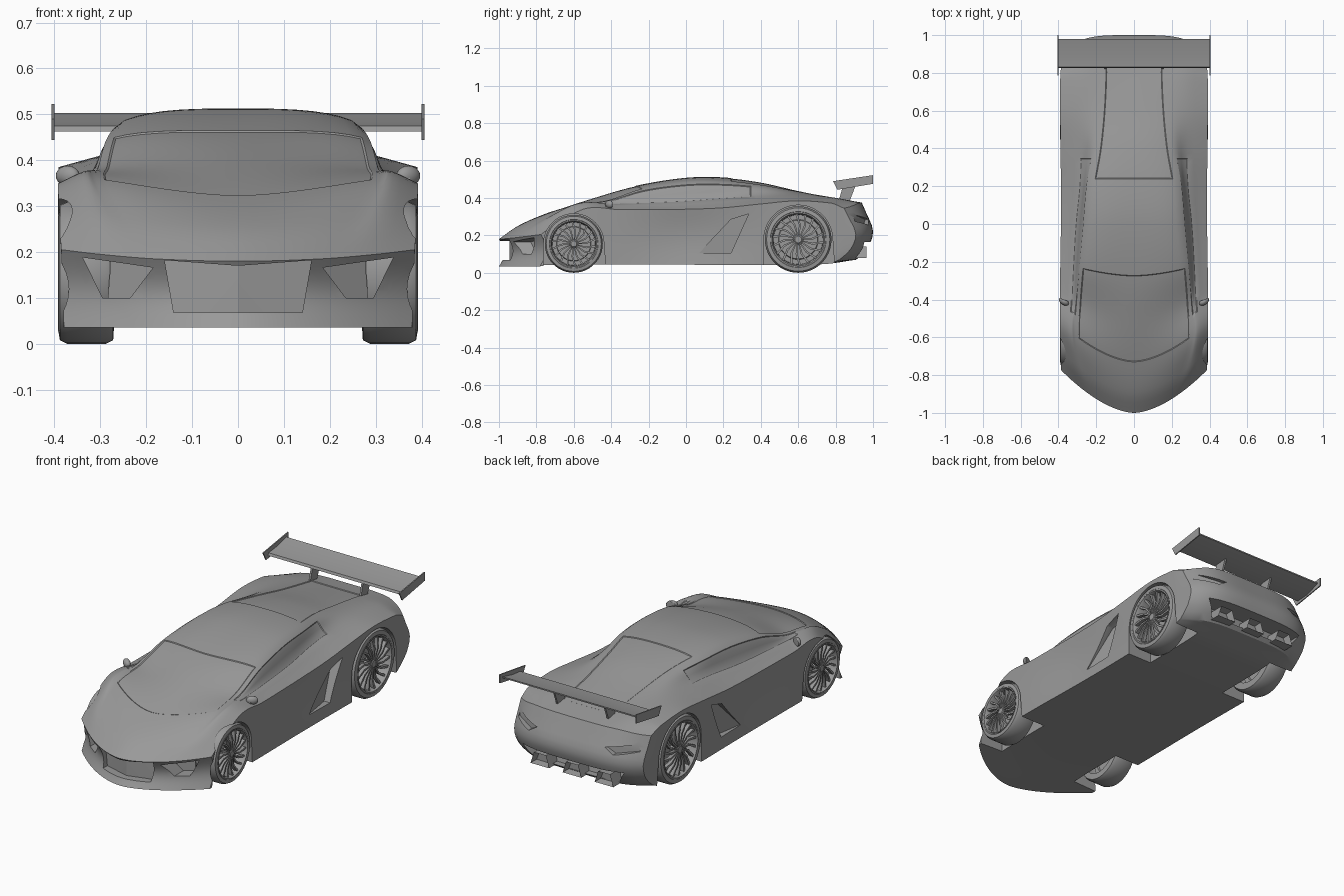
import bpy, bmesh
from math import sin, cos, pi, exp, radians

if "Cube" in bpy.data.objects:
    bpy.data.objects.remove(bpy.data.objects["Cube"], do_unlink=True)

paint = bpy.data.materials.new("plain_grey")
paint.use_nodes = True
paint.diffuse_color = (0.32, 0.32, 0.32, 1)
for node in paint.node_tree.nodes:
    if node.type == "BSDF_PRINCIPLED":
        node.inputs["Base Color"].default_value = paint.diffuse_color


# ---------- helpers ----------
def finish(name, bm, smooth=True):
    bmesh.ops.recalc_face_normals(bm, faces=bm.faces[:])
    mesh = bpy.data.meshes.new(name)
    bm.to_mesh(mesh)
    bm.free()
    obj = bpy.data.objects.new(name, mesh)
    bpy.context.collection.objects.link(obj)
    mesh.materials.append(paint)
    if smooth:
        shade(obj)
    return obj


def shade(obj):
    bpy.ops.object.select_all(action="DESELECT")
    obj.select_set(True)
    bpy.context.view_layer.objects.active = obj
    bpy.ops.object.shade_smooth_by_angle(angle=radians(32))


def prism(name, outlines, place, hollow=0, smooth=True):
    """Solid from 2D outlines; place(p, q, end) gives the 3D point of each end."""
    bm = bmesh.new()
    for outline in outlines:
        a, b = [[bm.verts.new(place(p, q, end)) for p, q in outline] for end in (0, 1)]
        n = len(outline)
        for i in range(n):
            j = (i + 1) % n
            bm.faces.new((a[i], a[j], b[j], b[i]))
        bm.faces.new(a)
        mouth = bm.faces.new(b)
    bmesh.ops.recalc_face_normals(bm, faces=bm.faces[:])
    if hollow:
        bmesh.ops.inset_region(bm, faces=[mouth], thickness=hollow)
        for v in mouth.verts:
            v.co.y -= hollow * 4
    bmesh.ops.triangulate(bm, faces=[f for f in bm.faces if len(f.verts) > 4])
    return finish(name, bm, smooth)


def lathe(name, profile, place, n=44):
    """Spin (radius, depth) points around the wheel axis."""
    bm = bmesh.new()
    rings = [[bm.verts.new(place(r * cos(2 * pi * k / n), r * sin(2 * pi * k / n), d))
              for k in range(n)] for r, d in profile]
    for a, b in zip(rings, rings[1:]):
        for k in range(n):
            j = (k + 1) % n
            bm.faces.new((a[k], a[j], b[j], b[k]))
    bmesh.ops.remove_doubles(bm, verts=bm.verts[:], dist=1e-5)
    return finish(name, bm)


def curve(keys, vals, t):
    """Smooth curve through key values."""
    t = min(max(t, keys[0]), keys[-1])
    last = len(keys) - 1
    i = 0
    while i < last - 1 and t > keys[i + 1]:
        i += 1

    def slope(k):
        lo, hi = max(k - 1, 0), min(k + 1, last)
        return (vals[hi] - vals[lo]) / (keys[hi] - keys[lo])
    h = keys[i + 1] - keys[i]
    f = (t - keys[i]) / h
    g = 1 - f
    return (vals[i] * (1 + 2 * f) * g * g + vals[i + 1] * (3 - 2 * f) * f * f
            + h * f * g * (slope(i) * g - slope(i + 1) * f))


def clamp(t):
    return min(max(t, 0), 1)


def bow(x):
    return 0.22 * (abs(x) / 0.38) ** 1.7


# ---------- body shell: a box grid bent over length-wise curves ----------
# station: centre height, roof edge x z, belt x z, shoulder x z
STATIONS = {
    -1: (.18, .18, .185, .3, .195, .385, .205),
    -.9: (.25, .24, .268, .32, .285, .39, .275),
    -.74: (.32, .29, .355, .335, .368, .392, .345),
    -.5: (.4, .285, .388, .33, .37, .392, .338),
    -.27: (.465, .27, .45, .322, .375, .39, .338),
    0: (.508, .25, .485, .308, .385, .387, .34),
    .2: (.51, .235, .485, .288, .4, .387, .348),
    .4: (.485, .2, .465, .28, .412, .389, .368),
    .6: (.44, .18, .432, .29, .412, .391, .385),
    .8: (.4, .17, .4, .28, .398, .39, .37),
    .94: (.375, .17, .375, .27, .37, .385, .345),
}
KEYS = list(STATIONS)
COLS = list(zip(*STATIONS.values()))
ACROSS = (-.5, 0, .5, .8, 1)


def skin(u, s, w):
    zc, xr, zr, xb, zb, wf, zf = [curve(KEYS, c, s) for c in COLS]
    x = max(curve(ACROSS, (-xr, 0, xr, xb, wf), abs(u)), 0)
    top = curve(ACROSS, (zr, zc, zr, zb, zf), abs(u))
    floor = curve((-1, -.7, .7, .94), (.035, .045, .045, .07), s)
    mid = sin(pi * w)
    x *= 1 - .015 * (1 - w) - .04 * mid * exp(-(s / .35) ** 2)
    nose, tail = clamp((-.88 - s) / .12), clamp((s - .78) / .16)
    y = s + curve((-1, -.74, -.27, 0), (1, .9, .3, 0), s) * bow(x) + .03 * mid * nose
    y += tail * (curve((0, .2, .5, .85, 1), (-.03, .03, .06, .02, 0), w) - .1 * (x / .39) ** 4)
    return (x if u > 0 else -x, y, floor + (top - floor) * w)


NU, NS, NW = 32, 72, 10
bm = bmesh.new()
grid = {}


def vert(i, j, k):
    if (i, j, k) not in grid:
        grid[i, j, k] = bm.verts.new(skin(2 * i / NU - 1, -1 + 1.94 * j / NS, k / NW))
    return grid[i, j, k]


panels = {"windscreen": [], "left_window": [], "right_window": [], "engine_cover": []}
for i in range(NU):
    for j in range(NS):
        for k in (0, NW):
            face = bm.faces.new([vert(i + a, j + b, k) for a, b in ((0, 0), (1, 0), (1, 1), (0, 1))])
        u, s = (2 * i + 1) / NU - 1, -1 + 1.94 * (j + .5) / NS
        if abs(u) < .5 and -.74 < s < -.27:
            panels["windscreen"].append(face)
        elif abs(u) < .43 and .25 < s < .83:
            panels["engine_cover"].append(face)
        elif .56 < abs(u) < .8 and -.6 < s < .36:
            panels["left_window" if u > 0 else "right_window"].append(face)
    for k in range(NW):
        for j in (0, NS):
            bm.faces.new([vert(i + a, j, k + b) for a, b in ((0, 0), (1, 0), (1, 1), (0, 1))])
for j in range(NS):
    for k in range(NW):
        for i in (0, NU):
            bm.faces.new([vert(i, j + a, k + b) for a, b in ((0, 0), (1, 0), (1, 1), (0, 1))])
bmesh.ops.recalc_face_normals(bm, faces=bm.faces[:])
for faces in panels.values():
    bmesh.ops.inset_region(bm, faces=faces, thickness=.004, depth=-.003)
body = finish("body_shell", bm, smooth=False)

# ---------- openings cut into the body ----------
WHEELS = {"front": (-.6, .155), "rear": (.6, .178)}
cutters = []


def cut(outline, place):
    cutters.append(prism("cutter", [outline], place, smooth=False))


def front_cut(sign, depth):
    return lambda x, z, end: (sign * x, (-.97 + bow(x) + depth) if end else -1.2, z)


def rear_cut(sign, depth):
    return lambda x, z, end: (sign * x, (.985 - .1 * (x / .39) ** 4 - depth) if end else 1.2, z)


cut([(-.16, .182), (0, .17), (.16, .182), (.14, .068), (0, .068), (-.14, .068)], front_cut(1, .025))
cut([(-.3, .165), (.3, .165), (.25, .088), (-.25, .088)], rear_cut(1, .075))
for sign in (1, -1):
    cut([(.338, .188), (.185, .166), (.235, .1), (.295, .1)], front_cut(sign, .075))
    cut([(.2, .285), (.35, .31), (.36, .275), (.25, .255)], rear_cut(sign, .02))
    # side scoop, deepest at its rear edge
    cut([(.07, .105), (.24, .105), (.335, .315), (.24, .285)],
        lambda y, z, end: (sign * ((.38 - .16 * y) if end else .5), y, z))
    for y0, r in WHEELS.values():
        R = r + .006
        arch = [(y0 + R * cos(pi * k / 24), r + R * sin(pi * k / 24)) for k in range(25)]
        cut(arch + [(y0 - R, -.1), (y0 + R + .02, -.1)],
            lambda y, z, end: (sign * (.24 if end else .5), y, z))

bpy.context.view_layer.objects.active = body
for cutter in cutters:
    mod = body.modifiers.new("opening", "BOOLEAN")
    mod.operation, mod.solver, mod.object = "DIFFERENCE", "EXACT", cutter
    bpy.ops.object.modifier_apply(modifier=mod.name)
    bpy.data.objects.remove(cutter, do_unlink=True)
shade(body)

# ---------- wheels ----------
for end, (y0, r) in WHEELS.items():
    for side, sign in (("left", 1), ("right", -1)):
        def hub(p, q, d):
            return (sign * d, y0 + p * r, r + q * r)
        label = side + "_" + end
        lathe(label + "_tyre", [(.8, .385), (.84, .391), (.95, .388), (1, .372), (1, .288),
                                (.95, .272), (.75, .27)], hub)
        lathe(label + "_rim", [(.8, .385), (.83, .392), (.79, .392), (.75, .38), (.74, .335),
                               (.6, .335), (.58, .345), (.2, .345), (0, .345)], hub)
        lathe(label + "_hub", [(0, .386), (.1, .386), (.16, .378), (.16, .34)], hub)
        spokes = []
        for k in range(18):
            t = 2 * pi * k / 18
            spokes.append([(m * cos(t + a), m * sin(t + a)) for m, a in
                           ((.13, -.13), (.45, 0), (.77, .2), (.77, .29), (.45, .13), (.13, .13))])
        prism(label + "_spokes", spokes, lambda p, q, e: hub(p, q, .384 if e else .365))

# ---------- rear wing ----------
prism("wing_blade", [[(.825, .462), (.9, .468), (.98, .496), (.98, .503), (.9, .483), (.83, .475)]],
      lambda y, z, e: (.4 if e else -.4, y, z))
for side, sign in (("left", 1), ("right", -1)):
    prism(side + "_wing_endplate", [[(.786, .49), (1, .522), (1, .476), (.81, .444)]],
          lambda y, z, e: (sign * (.406 if e else .4), y, z))
    prism(side + "_wing_strut", [[(.815, .38), (.87, .37), (.91, .474), (.84, .468)]],
          lambda y, z, e: (sign * (.155 if e else .145), y, z))

    # door mirror: rounded shell on a short arm
    bm = bmesh.new()
    bmesh.ops.create_uvsphere(bm, u_segments=20, v_segments=12, radius=1)
    for v in bm.verts:
        x, y, z = v.co
        v.co = (sign * (.371 + .026 * x), -.41 + .02 * min(y, .5) + .01 * x, .366 + .022 * z)
    finish(side + "_mirror", bm)
    prism(side + "_mirror_arm", [[(-.43, .352), (-.405, .352), (-.405, .362), (-.43, .362)]],
          lambda y, z, e: (sign * (.375 if e else .325), y, z - (0 if e else .01)))

# ---------- exhaust outlets ----------
for name, x0 in (("left", .19), ("middle", 0), ("right", -.19)):
    prism(name + "_exhaust", [[(-.055, .078), (.055, .078), (.035, .14), (-.035, .14)]],
          lambda x, z, e: (x0 + x, .965 if e else .86, z), hollow=.01)
